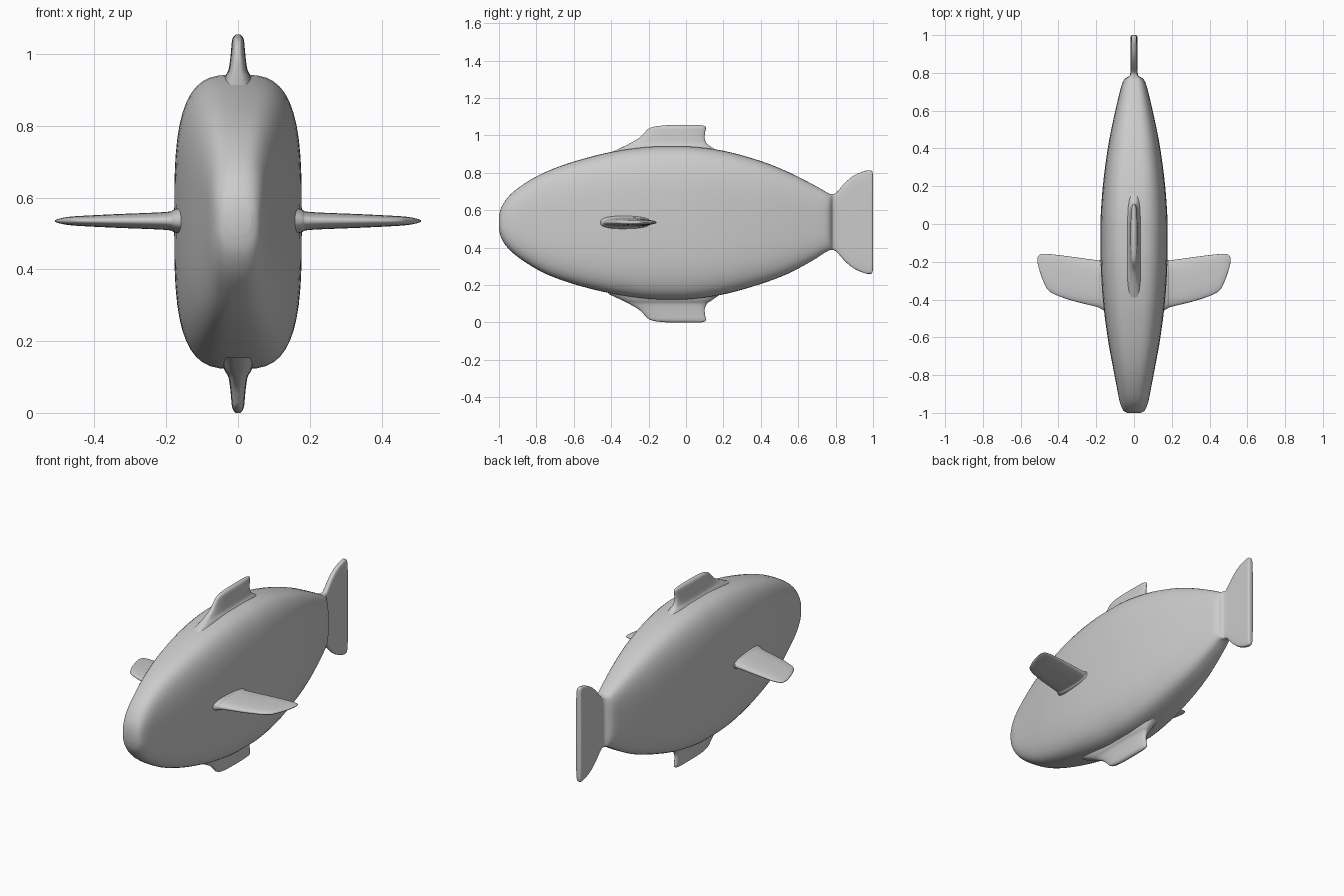
import bpy, bmesh, math

if "Cube" in bpy.data.objects:
    bpy.data.objects.remove(bpy.data.objects["Cube"])


def smooth_rows(rows, steps):
    """Monotone-ish Catmull-Rom interpolation between section rows."""
    out = []
    for i in range(len(rows) - 1):
        a, b = rows[max(i - 1, 0)], rows[i]
        c, d = rows[i + 1], rows[min(i + 2, len(rows) - 1)]
        for s in range(steps):
            t = s / steps
            row = []
            for p, q, r, w in zip(a, b, c, d):
                v = 0.5 * (2*q + (r-p)*t + (2*p-5*q+4*r-w)*t*t + (3*q-p-3*r+w)*t**3)
                row.append(min(max(v, min(q, r)), max(q, r)))
            out.append(row)
    out.append(rows[-1])
    return out


def loft(name, rows, place, sides=48, steps=4):
    """Rows: position, centre of section, half length, half thickness, roundness power."""
    bm = bmesh.new()
    rings = []
    for pos, mid, hl, ht, n in smooth_rows(rows, steps):
        ring = []
        for k in range(sides):
            a = 2 * math.pi * k / sides
            c, s = math.cos(a), math.sin(a)
            u = math.copysign(abs(c) ** (2 / n), c) * hl + mid
            v = math.copysign(abs(s) ** (2 / n), s) * ht
            ring.append(bm.verts.new(place(pos, u, v)))
        rings.append(ring)
    for r0, r1 in zip(rings, rings[1:]):
        for k in range(sides):
            j = (k + 1) % sides
            bm.faces.new((r0[k], r0[j], r1[j], r1[k]))
    bm.faces.new(rings[0])
    bm.faces.new(rings[-1])
    bmesh.ops.recalc_face_normals(bm, faces=bm.faces)
    mesh = bpy.data.meshes.new(name)
    bm.to_mesh(mesh)
    bm.free()
    ob = bpy.data.objects.new(name, mesh)
    bpy.context.collection.objects.link(ob)
    bpy.context.view_layer.objects.active = ob
    ob.select_set(True)
    bpy.ops.object.shade_smooth_by_angle(angle=math.radians(50))
    ob.select_set(False)
    return ob


def span(pos, lo, hi, thick, power=3):
    return (pos, (lo + hi) / 2, (hi - lo) / 2, thick, power)


# Body and tail fin: one loft along y
body = [
    span(-1.0, 0.50, 0.57, 0.035, 2.4), span(-0.985, 0.445, 0.62, 0.058, 2.6),
    span(-0.94, 0.385, 0.683, 0.076, 2.8), span(-0.86, 0.323, 0.745, 0.092, 3),
    span(-0.75, 0.26, 0.805, 0.113, 3.2), span(-0.6, 0.205, 0.86, 0.14, 3.3),
    span(-0.4, 0.155, 0.912, 0.165, 3.3), span(-0.2, 0.125, 0.94, 0.177, 3.3),
    span(0.0, 0.122, 0.943, 0.178, 3.3), span(0.2, 0.15, 0.918, 0.165, 3.3),
    span(0.4, 0.206, 0.863, 0.139, 3.3), span(0.55, 0.263, 0.803, 0.11, 3.3),
    span(0.68, 0.333, 0.737, 0.08, 3.3), span(0.745, 0.375, 0.70, 0.062, 3.5),
    span(0.77, 0.387, 0.687, 0.046, 4), span(0.785, 0.387, 0.687, 0.024, 5),
    span(0.805, 0.378, 0.695, 0.019, 5), span(0.85, 0.328, 0.747, 0.018, 5),
    span(0.9, 0.287, 0.787, 0.018, 5), span(0.96, 0.262, 0.811, 0.018, 5),
    span(0.985, 0.26, 0.813, 0.018, 5), span(0.996, 0.267, 0.806, 0.016, 5),
    span(1.0, 0.29, 0.78, 0.009, 5),
]
loft("body_and_tail", body, lambda p, u, v: (v, p, u))

# Top fin, and its mirror image below
fin = [
    span(0.90, -0.42, 0.19, 0.05), span(0.935, -0.345, 0.14, 0.038),
    span(0.955, -0.305, 0.112, 0.027), span(0.985, -0.253, 0.10, 0.022),
    span(1.015, -0.222, 0.102, 0.019), span(1.036, -0.2, 0.106, 0.017),
    span(1.048, -0.165, 0.103, 0.013), span(1.055, -0.10, 0.08, 0.006),
]
loft("top_fin", fin, lambda p, u, v: (v, u, p))
loft("bottom_fin", fin, lambda p, u, v: (v, u, 1.055 - p))

# Side fins
side = [
    span(0.14, -0.47, -0.17, 0.042, 2.5), span(0.178, -0.447, -0.19, 0.032, 2.5),
    span(0.20, -0.438, -0.191, 0.025, 2.5), span(0.34, -0.402, -0.172, 0.019, 2.5),
    span(0.44, -0.362, -0.16, 0.014, 2.5), span(0.475, -0.315, -0.159, 0.011, 2.5),
    span(0.50, -0.247, -0.162, 0.006, 2.5), span(0.51, -0.21, -0.175, 0.002, 2.5),
]
for label, sx in (("left", -1), ("right", 1)):
    loft(label + "_side_fin", side, lambda p, u, v: (sx * p, u, v + 0.535))
